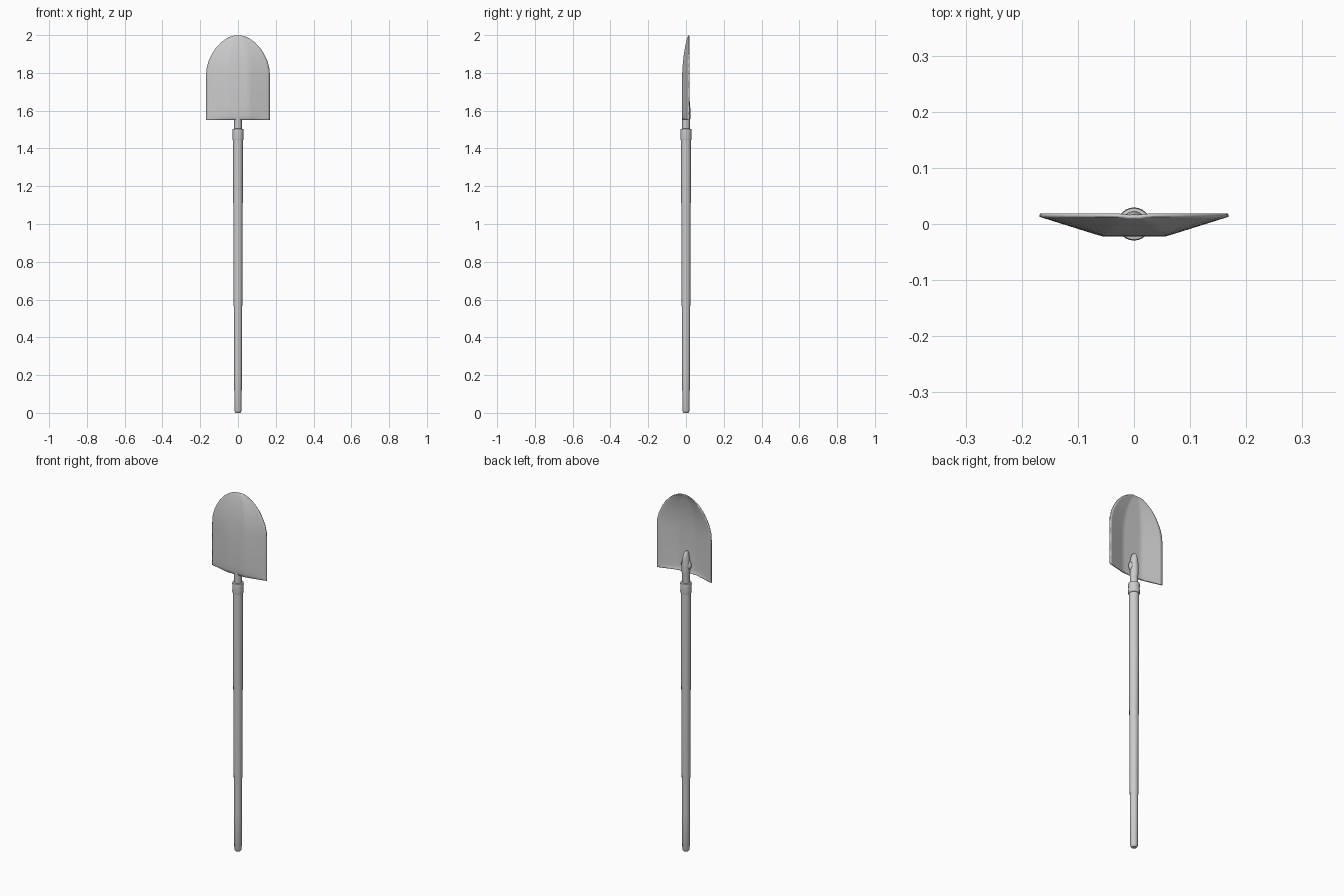
import bpy, bmesh, math

if "Cube" in bpy.data.objects:
    bpy.data.objects.remove(bpy.data.objects["Cube"])


def finish(name, bm, angle=40):
    bmesh.ops.recalc_face_normals(bm, faces=bm.faces)
    me = bpy.data.meshes.new(name)
    bm.to_mesh(me)
    bm.free()
    ob = bpy.data.objects.new(name, me)
    bpy.context.collection.objects.link(ob)
    bpy.context.view_layer.objects.active = ob
    ob.select_set(True)
    bpy.ops.object.shade_smooth_by_angle(angle=math.radians(angle))
    ob.select_set(False)
    return ob


def loft(name, rings, n=24):
    """Rings of (z, x radius, y radius, y centre), capped at both ends."""
    bm = bmesh.new()
    loops = [[bm.verts.new((rx * math.cos(2 * math.pi * i / n),
                            cy + ry * math.sin(2 * math.pi * i / n), z))
              for i in range(n)] for z, rx, ry, cy in rings]
    for a, b in zip(loops, loops[1:]):
        for i in range(n):
            j = (i + 1) % n
            bm.faces.new((a[i], a[j], b[j], b[i]))
    bm.faces.new(loops[0])
    bm.faces.new(loops[-1])
    return finish(name, bm)


# Tapered wooden shaft with a rounded butt
shaft = [(0, .012), (.004, .016), (.012, .019), (.2, .0205), (.75, .0235),
         (1.3, .026), (1.47, .026)]
loft("shaft", [(z, r, r, 0) for z, r in shaft])

# Collar clamping the shaft to the blade
collar = [(1.443, .024), (1.445, .028), (1.452, .0295), (1.475, .028),
          (1.495, .0295), (1.503, .028), (1.505, .018)]
loft("collar", [(z, r, r, 0) for z, r in collar])

# Neck that runs up the back of the blade as a tapering tongue
loft("neck_tongue", [(1.49, .02, .02, 0), (1.54, .02, .02, 0),
                     (1.56, .021, .022, .001), (1.61, .021, .022, .001),
                     (1.64, .017, .021, .0), (1.66, .012, .019, -.001),
                     (1.672, .006, .012, -.004), (1.676, .002, .004, -.008)])

# Flank bosses either side of the tongue
bm = bmesh.new()
bmesh.ops.create_uvsphere(bm, u_segments=20, v_segments=10, radius=1)
for v in bm.verts:
    v.co = (v.co.x * .03, v.co.y * .017 - .003, v.co.z * .032 + 1.6)
finish("tongue_boss", bm)

# Dished blade: rows of (z, half width, dish depth)
rows = [(1.55, .169, .028), (1.556, .169, .032), (1.57, .169, .034), (1.6, .169, .035),
        (1.7, .169, .035), (1.78, .169, .034), (1.82, .167, .032),
        (1.86, .157, .029), (1.90, .138, .024), (1.93, .119, .019),
        (1.96, .091, .013), (1.98, .064, .008), (1.993, .038, .004),
        (1.998, .02, .002)]
N = 24
bm = bmesh.new()
grid = []
for z, w, d in rows:
    row = []
    for i in range(N + 1):
        s = 2 * i / N - 1
        f = min(1, (1 - abs(s)) / .66)
        row.append(bm.verts.new((w * s, .013 - d * f, z)))
    grid.append(row)
for a, b in zip(grid, grid[1:]):
    for i in range(N):
        bm.faces.new((a[i], a[i + 1], b[i + 1], b[i]))
blade = finish("blade", bm)
sol = blade.modifiers.new("thickness", 'SOLIDIFY')
sol.thickness = .006
# grow the sheet towards the back (+y)
sol.offset = -1 if blade.data.polygons[0].normal.y < 0 else 1
